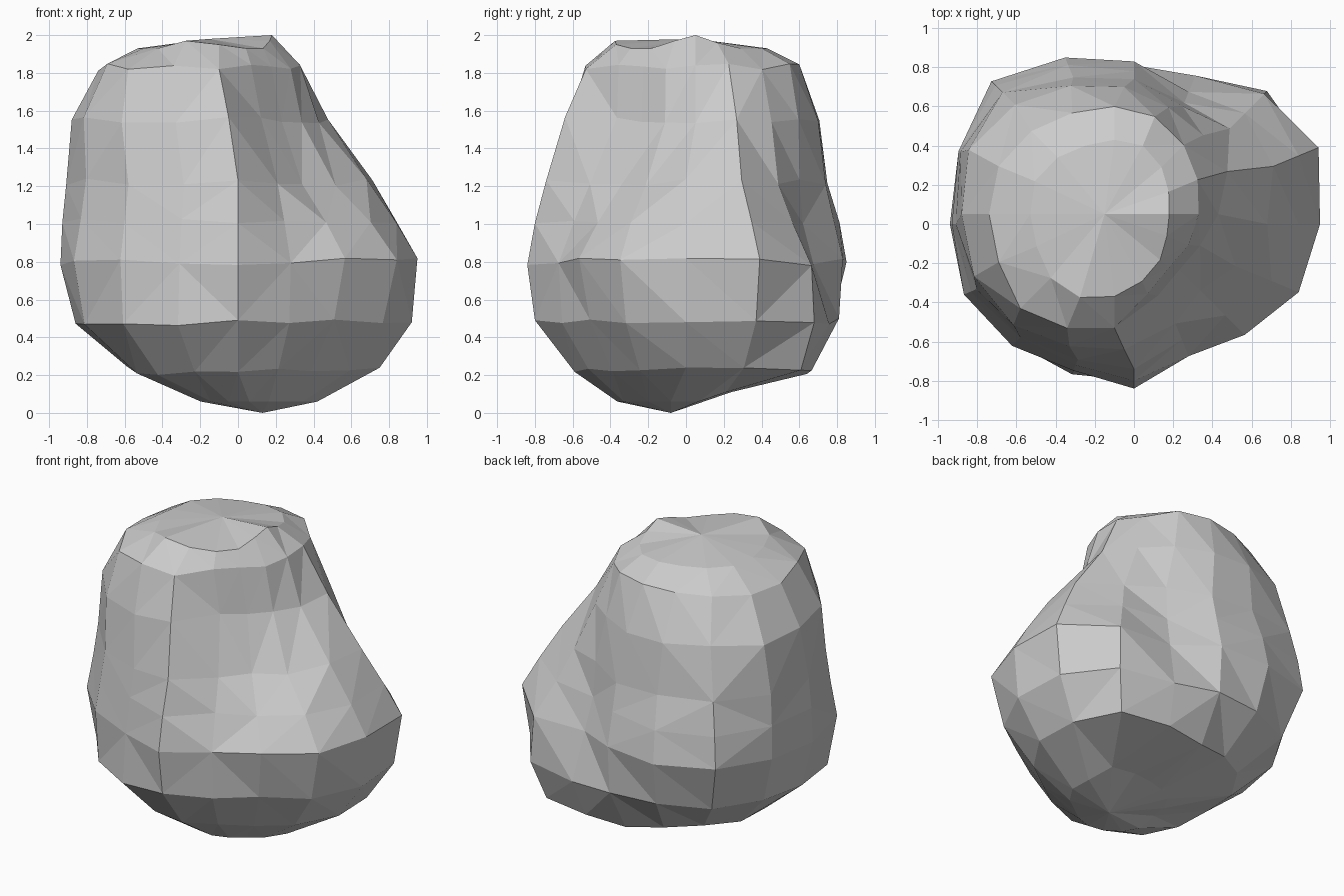
import bpy, bmesh, math, random

if "Cube" in bpy.data.objects:
    bpy.data.objects.remove(bpy.data.objects["Cube"])

random.seed(11)
SIDES = 16

# Horizontal outlines: (height, centre x, centre y, radii every 22.5 degrees from +x, in hundredths)
LEVELS = [
    (0.22, 0.00, 0.00, [75, 80, 86, 72, 64, 62, 63, 62, 59, 58, 60, 60, 59, 56, 55, 64]),
    (0.48, 0.00, 0.00, [92, 97, 96, 82, 81, 84, 90, 88, 86, 88, 86, 83, 80, 71, 72, 83]),
    (0.80, 0.00, 0.00, [95, 102, 94, 73, 83, 92, 103, 97, 94, 94, 88, 81, 84, 73, 80, 91]),
    (1.02, 0.00, 0.00, [84, 91, 80, 67, 78, 88, 100, 97, 93, 90, 85, 78, 80, 64, 66, 76]),
    (1.22, 0.00, 0.00, [68, 77, 69, 65, 74, 81, 95, 96, 91, 87, 82, 75, 74, 55, 48, 56]),
    (1.55, -0.05, 0.05, [48, 57, 57, 59, 65, 71, 79, 86, 83, 83, 80, 73, 69, 45, 40, 42]),
    (1.83, -0.10, 0.05, [43, 46, 50, 54, 55, 56, 60, 64, 64, 64, 68, 63, 58, 44, 39, 41]),
]
# Crown outline, and the few crown or underside points off the common height
CROWN = [28, 30, 34, 38, 38, 38, 41, 44, 43, 43, 46, 46, 42, 37, 33, 29]
CROWN_PEAKS = {0: 2.0, 1: 1.96, 11: 1.97, 12: 1.95, 15: 1.97}


def ring(bm, z, cx, cy, radii, scale=1.0, jitter=0.0):
    verts = []
    for i, r in enumerate(radii):
        a = 2 * math.pi * i / SIDES
        r = r / 100 * scale
        dz = random.uniform(-jitter, jitter)
        verts.append(bm.verts.new((cx + r * math.cos(a), cy + r * math.sin(a), z + dz)))
    return verts


bm = bmesh.new()

# Underside ring, body rings, crown ring
rings = [ring(bm, 0.06, 0.06, -0.08, LEVELS[0][3], 0.48)]
for z, cx, cy, radii in LEVELS:
    rings.append(ring(bm, z, cx, cy, radii, jitter=0.02))
crown = ring(bm, 1.93, -0.10, 0.05, CROWN)
for i, h in CROWN_PEAKS.items():
    crown[i].co.z = h
rings.append(crown)
for i in range(2, 9):        # underside rises toward the back left
    rings[0][i].co.z = 0.11
for i in range(5, 9):
    rings[1][i].co.z += 0.04

for low, high in zip(rings, rings[1:]):
    for i in range(SIDES):
        j = (i + 1) % SIDES
        bm.faces.new((low[i], low[j], high[j], high[i]))

# Close bottom and top with fans
bottom = bm.verts.new((0.13, -0.08, 0.0))
top = bm.verts.new((-0.15, 0.05, 1.98))
for i in range(SIDES):
    j = (i + 1) % SIDES
    bm.faces.new((bottom, rings[0][j], rings[0][i]))
    bm.faces.new((top, crown[i], crown[j]))

# Break quads into flat triangular facets
bmesh.ops.triangulate(bm, faces=bm.faces[:], quad_method='BEAUTY')
bmesh.ops.recalc_face_normals(bm, faces=bm.faces[:])

mesh = bpy.data.meshes.new("boulder")
bm.to_mesh(mesh)
bm.free()
boulder = bpy.data.objects.new("boulder", mesh)
bpy.context.collection.objects.link(boulder)
